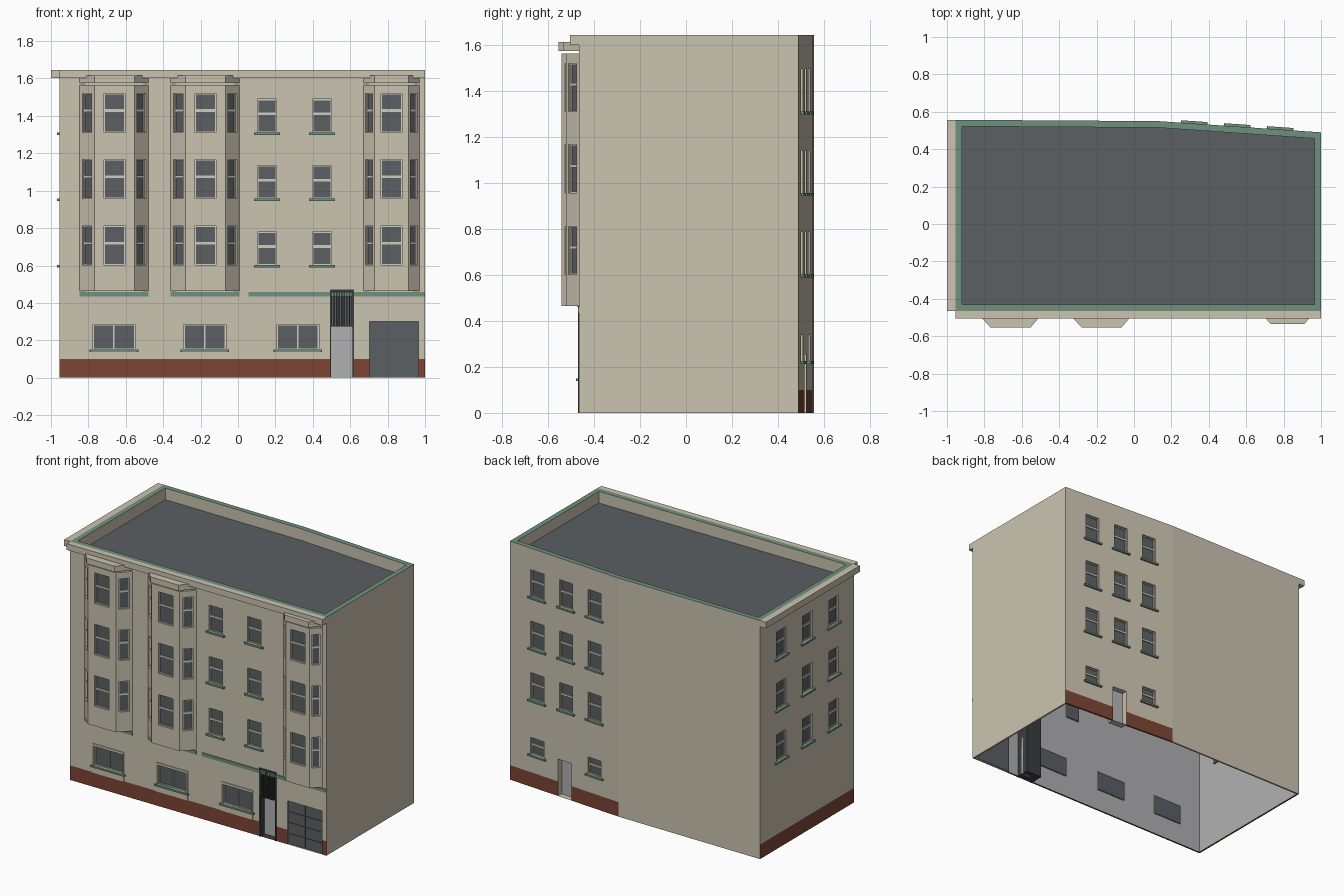
import bpy
import bmesh
from mathutils import Vector

if "Cube" in bpy.data.objects:
    bpy.data.objects.remove(bpy.data.objects["Cube"], do_unlink=True)

# Colours
COLOURS = {
    "cream_render": (0.60, 0.55, 0.44),
    "brick_red": (0.20, 0.058, 0.034),
    "slate_grey": (0.105, 0.116, 0.122),
    "copper_green": (0.16, 0.285, 0.21),
    "pale_grey": (0.44, 0.44, 0.45),
    "dark_metal": (0.042, 0.048, 0.05),
    "window_frame": (0.64, 0.61, 0.53),
}
MATS = []
for label, rgb in COLOURS.items():
    m = bpy.data.materials.new(label)
    m.use_nodes = True
    m.diffuse_color = (*rgb, 1)
    m.node_tree.nodes["Principled BSDF"].inputs["Base Color"].default_value = (*rgb, 1)
    MATS.append(m)
CREAM, BRICK, SLATE, GREEN, PALE, DARK, FRAME = range(len(MATS))


def finish(name, bm):
    bmesh.ops.remove_doubles(bm, verts=bm.verts, dist=1e-5)
    mesh = bpy.data.meshes.new(name)
    for m in MATS:
        mesh.materials.append(m)
    bm.to_mesh(mesh)
    bm.free()
    obj = bpy.data.objects.new(name, mesh)
    bpy.context.scene.collection.objects.link(obj)
    return obj


def face(bm, pts, mat):
    f = bm.faces.new([bm.verts.new(p) for p in pts])
    f.material_index = mat
    return f


def plane_map(p0, p1):
    """Map (along, height, depth inward) on a wall to world space."""
    p0, p1 = Vector((*p0, 0)), Vector((*p1, 0))
    t = (p1 - p0).normalized()
    inward = Vector((-t.y, t.x, 0))
    return lambda u, z, d: p0 + t * u + inward * d + Vector((0, 0, z))


def box(bm, P, u0, u1, z0, z1, d0, d1, mat):
    c = [bm.verts.new(P(u, z, d)) for u in (u0, u1) for z in (z0, z1) for d in (d0, d1)]
    ids = ((0, 1, 3, 2), (4, 6, 7, 5), (0, 4, 5, 1), (2, 3, 7, 6), (0, 2, 6, 4), (1, 5, 7, 3))
    faces = [bm.faces.new([c[i] for i in q]) for q in ids]
    for f in faces:
        f.material_index = mat
    bmesh.ops.recalc_face_normals(bm, faces=faces)


def prism(name, pts, z0, z1, mat):
    bm = bmesh.new()
    n = len(pts)
    face(bm, [(*p, z1) for p in pts], mat)
    face(bm, [(*p, z0) for p in reversed(pts)], mat)
    for a, b in zip(pts, pts[1:] + pts[:1]):
        face(bm, [(*a, z0), (*b, z0), (*b, z1), (*a, z1)], mat)
    return finish(name, bm)


def wall(name, P, u0, u1, z0, z1, holes=(), brick=False, lining=True):
    """Flat wall split in cells around openings (u0, u1, z0, z1, depth, reveal colour)."""
    bm = bmesh.new()
    us = sorted({u0, u1, *(v for h in holes for v in h[:2])})
    zs = sorted({z0, z1, *(v for h in holes for v in h[2:4])} | ({0.1} if brick else set()))
    for a, b in zip(us, us[1:]):
        for c, d in zip(zs, zs[1:]):
            mu, mz = (a + b) / 2, (c + d) / 2
            if any(h[0] < mu < h[1] and h[2] < mz < h[3] for h in holes):
                continue
            mat = BRICK if brick and mz < 0.1 else CREAM
            ring = ((a, c), (b, c), (b, d), (a, d))
            face(bm, [P(u, z, 0) for u, z in ring], mat)
            if lining:
                face(bm, [P(u, z, 0.012) for u, z in reversed(ring)], PALE)
                if c == z0:
                    face(bm, [P(a, c, 0), P(a, c, 0.012), P(b, c, 0.012), P(b, c, 0)], mat)
    for a, b, c, d, depth, mat in holes:
        ring = ((a, c), (b, c), (b, d), (a, d))
        for p, q in zip(ring, ring[1:] + ring[:1]):
            face(bm, [P(*p, 0), P(*q, 0), P(*q, depth), P(*p, depth)], mat)
    return finish(name, bm)


def window(bm, P, u0, u1, z0, z1, double=False, sill=True):
    """Recessed glass, rim, one bar and a sill; returns the opening."""
    r = 0.006
    box(bm, P, u0, u1, z0, z1, 0.017, 0.021, SLATE)
    for a, b in ((u0, u0 + r), (u1 - r, u1)):
        box(bm, P, a, b, z0, z1, 0.01, 0.018, FRAME)
    for c, d in ((z0, z0 + r), (z1 - r, z1)):
        box(bm, P, u0, u1, c, d, 0.01, 0.018, FRAME)
    if double:
        mid = (u0 + u1) / 2
        box(bm, P, mid - 0.004, mid + 0.004, z0, z1, 0.01, 0.018, FRAME)
    else:
        mid = z0 + (z1 - z0) * 0.56
        box(bm, P, u0, u1, mid - 0.007, mid + 0.007, 0.01, 0.018, FRAME)
    if sill:
        box(bm, P, u0 - 0.018, u1 + 0.018, z0 - 0.012, z0, -0.013, 0.01, GREEN)
    return (u0, u1, z0, z1, 0.021, CREAM)


# Footprint, counter-clockwise from the front right corner
FOOT = [(-0.955, -0.465), (1.0, -0.465), (1.0, 0.49), (0.13, 0.55), (-0.955, 0.557)]
INNER = [(-0.92, -0.43), (0.965, -0.43), (0.965, 0.457), (0.13, 0.515), (-0.92, 0.522)]
TOP, ROOF = 1.645, 1.565
ROWS = (0.602, 0.957, 1.311)

# Front wall, measured along x
front = plane_map((0, -0.465), (1, -0.465))
bm = bmesh.new()
holes = [window(bm, front, x - 0.052, x + 0.052, z, z + 0.178) for x in (0.155, 0.449) for z in ROWS]
for x in (-0.663, -0.177, 0.32):
    holes.append(window(bm, front, x - 0.112, x + 0.112, 0.15, 0.284, double=True))
    for a, b, c, d in ((-0.12, -0.112, 0.1, 0.3), (0.112, 0.12, 0.1, 0.3),
                       (-0.112, 0.112, 0.284, 0.3), (-0.112, 0.112, 0.1, 0.14)):
        box(bm, front, x + a, x + b, c, d, -0.006, 0, CREAM)
finish("front_windows", bm)
holes.append((0.493, 0.617, 0, 0.47, 0.1, DARK))
holes.append((0.703, 0.965, 0, 0.3, 0.02, CREAM))
wall("front_wall", front, -0.955, 1.0, 0, TOP, holes, brick=True)

# Entrance door with slatted panel above
bm = bmesh.new()
box(bm, front, 0.493, 0.617, 0, 0.275, 0.045, 0.06, PALE)
box(bm, front, 0.493, 0.617, 0, 0.47, 0.095, 0.1, DARK)
box(bm, front, 0.493, 0.617, 0.275, 0.47, 0.004, 0.03, SLATE)
for i in range(9):
    u = 0.496 + i * 0.0138
    box(bm, front, u, u + 0.0075, 0.275, 0.465, -0.006, 0.006, DARK)
box(bm, front, 0.491, 0.619, 0.46, 0.472, -0.008, 0.01, DARK)
for u in (0.491, 0.612):
    box(bm, front, u, u + 0.007, 0, 0.47, -0.006, 0.045, DARK)
finish("entrance_door", bm)

# Panelled garage door
bm = bmesh.new()
box(bm, front, 0.703, 0.965, 0, 0.3, 0.014, 0.02, SLATE)
for i in range(2):
    for j in range(4):
        u, z = 0.705 + i * 0.131, 0.002 + j * 0.075
        box(bm, front, u, u + 0.127, z, z + 0.071, 0.009, 0.014, SLATE)
finish("garage_door", bm)

# Green bands under the bays
bm = bmesh.new()
for a, b in ((-0.847, -0.478), (-0.36, 0.008), (0.055, 1.0)):
    box(bm, front, a, b, 0.435, 0.459, -0.005, 0, GREEN)
finish("green_bands", bm)

# Plain left wall and plain part of the back
for name, a, b in (("left_wall", FOOT[1], FOOT[2]), ("plain_back_wall", FOOT[3], FOOT[4])):
    wall(name, plane_map(a, b), 0, (Vector(b) - Vector(a)).length, 0, TOP)

# Angled back wall with windows and a door
back = plane_map(FOOT[2], FOOT[3])
bm = bmesh.new()
holes = [window(bm, back, u - 0.053, u + 0.053, z, z + 0.185) for u in (0.22, 0.45, 0.68) for z in ROWS]
holes += [window(bm, back, u - 0.053, u + 0.053, 0.225, 0.34) for u in (0.22, 0.68)]
finish("back_windows", bm)
holes.append((0.385, 0.495, 0, 0.255, 0.05, CREAM))
wall("angled_back_wall", back, 0, (Vector(FOOT[3]) - Vector(FOOT[2])).length, 0, TOP, holes, brick=True)
bm = bmesh.new()
box(bm, back, 0.385, 0.495, 0, 0.255, 0.04, 0.05, PALE)
finish("back_door", bm)

# Right wall with three columns of windows
side = plane_map(FOOT[4], FOOT[0])
bm = bmesh.new()
holes = [window(bm, side, u - 0.053, u + 0.053, z, z + 0.185) for u in (0.232, 0.517, 0.802) for z in ROWS]
finish("right_windows", bm)
wall("right_wall", side, 0, FOOT[4][1] - FOOT[0][1], 0, TOP, holes, brick=True)

# Bay windows: outer and front x limits, front y
BAYS = ((-0.847, -0.767, -0.553, -0.478, -0.541),
        (-0.36, -0.28, -0.067, 0.008, -0.541),
        (0.671, 0.73, 0.911, 0.971, -0.522))
for n, (xa, xb, xc, xd, y) in enumerate(BAYS, 1):
    pts = [(xa, -0.465), (xb, y), (xc, y), (xd, -0.465)]
    bm = bmesh.new()
    for k, (a, b) in enumerate(zip(pts, pts[1:])):
        P = plane_map(a, b)
        size = (Vector(b) - Vector(a)).length
        half = 0.056 if k == 1 else size * 0.31
        holes = [window(bm, P, size / 2 - half, size / 2 + half, z, z + 0.21, sill=False) for z in ROWS]
        wall(f"bay_{n}_face_{k + 1}", P, 0, size, 0.465, ROOF, holes, lining=False)
    face(bm, [(*p, ROOF) for p in pts], CREAM)
    face(bm, [(*p, 0.465) for p in reversed(pts)], CREAM)
    finish(f"bay_{n}_windows", bm)
    prism(f"bay_{n}_cap", [(xa, -0.465), (xb, y - 0.013), (xc, y - 0.013), (xd, -0.465)], 1.575, 1.615, CREAM)

# Cornice on the front and right side
prism("front_cornice", [(-0.955, -0.505), (1, -0.505), (1, -0.465), (-0.955, -0.465)], 1.602, TOP, CREAM)
prism("right_cornice", [(-1, -0.465), (-0.955, -0.465), (-0.955, 0.557), (-1, 0.557)], 1.602, TOP, CREAM)

# Parapet with green coping, sunken roof and ceiling
bm = bmesh.new()
for i in range(len(FOOT)):
    j = (i + 1) % len(FOOT)
    face(bm, [(*FOOT[i], TOP), (*FOOT[j], TOP), (*INNER[j], TOP), (*INNER[i], TOP)], GREEN)
    face(bm, [(*INNER[j], ROOF), (*INNER[i], ROOF), (*INNER[i], TOP), (*INNER[j], TOP)], CREAM)
finish("parapet", bm)
bm = bmesh.new()
face(bm, [(*p, ROOF) for p in INNER], SLATE)
face(bm, [(*p, ROOF - 0.015) for p in reversed(FOOT)], PALE)
finish("roof", bm)
